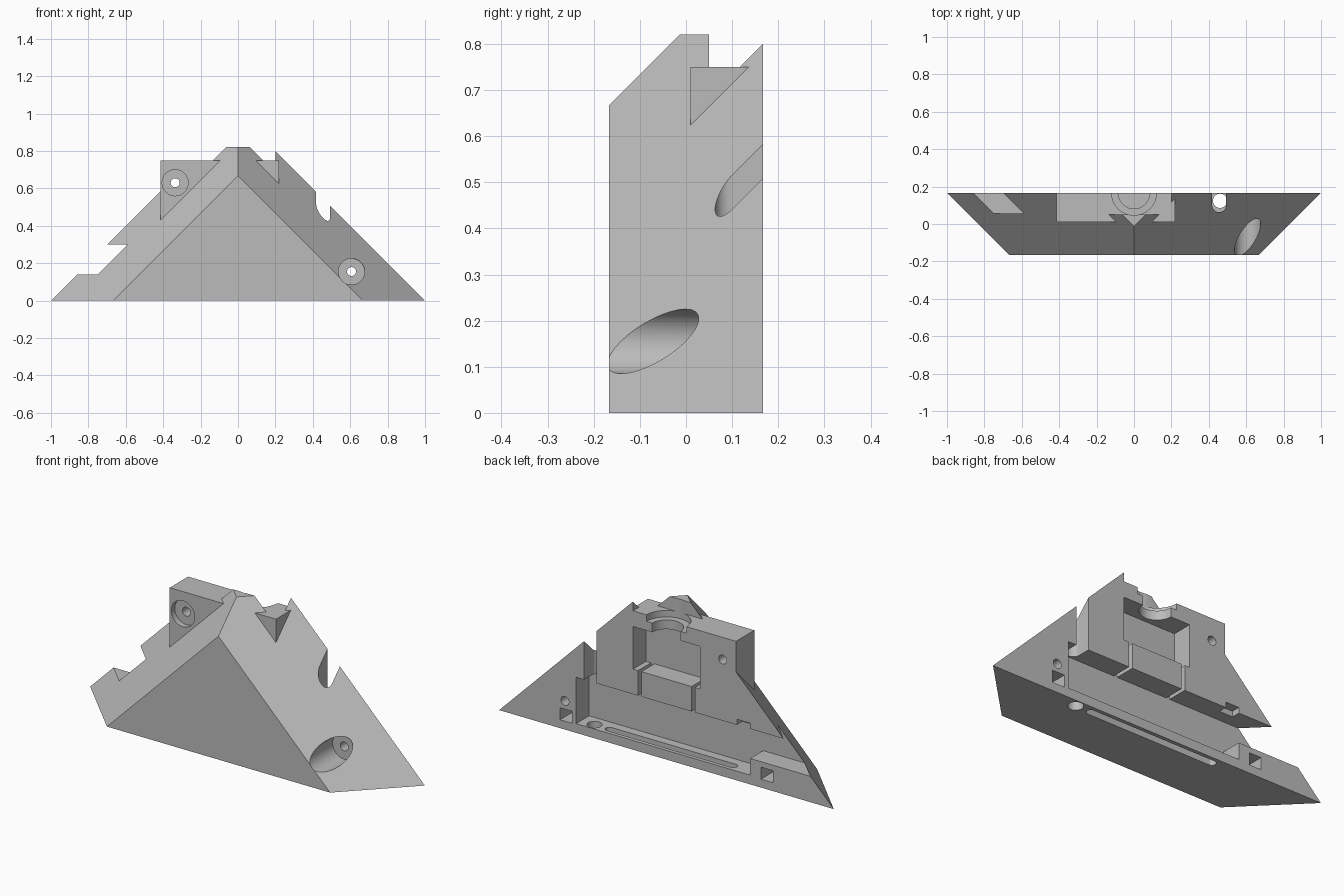
import bpy, bmesh
from mathutils import Matrix, Vector

cube = bpy.data.objects.get("Cube")
if cube:
    bpy.data.objects.remove(cube, do_unlink=True)

BACK = 1 / 6     # rear plane
FAR = 0.3        # cutters run past the rear plane
INNER = 0.056    # depth plane of the rear pockets

grey = bpy.data.materials.new("grey plastic")
grey.use_nodes = True
grey.diffuse_color = (0.5, 0.5, 0.5, 1)
grey.node_tree.nodes["Principled BSDF"].inputs["Base Color"].default_value = (0.5, 0.5, 0.5, 1)


def make_object(name, bm):
    bmesh.ops.recalc_face_normals(bm, faces=bm.faces)
    mesh = bpy.data.meshes.new(name)
    bm.to_mesh(mesh)
    bm.free()
    mesh.materials.append(grey)
    obj = bpy.data.objects.new(name, mesh)
    bpy.context.collection.objects.link(obj)
    return obj


def box(name, x, y, z):
    bm = bmesh.new()
    bmesh.ops.create_cube(bm, size=1)
    for v in bm.verts:
        v.co = Vector([(a + b) / 2 + c * (b - a) for (a, b), c in zip((x, y, z), v.co)])
    return make_object(name, bm)


def cylinder(name, start, end, radius):
    start, end = Vector(start), Vector(end)
    axis = end - start
    turn = Vector((0, 0, 1)).rotation_difference(axis).to_matrix().to_4x4()
    bm = bmesh.new()
    bmesh.ops.create_cone(bm, cap_ends=True, segments=32, radius1=radius, radius2=radius,
                          depth=axis.length, matrix=Matrix.Translation((start + end) / 2) @ turn)
    return make_object(name, bm)


def combine(tool, operation="DIFFERENCE"):
    """Apply one boolean to the body and discard the tool."""
    mod = body.modifiers.new("boolean", "BOOLEAN")
    mod.object, mod.operation, mod.solver = tool, operation, "EXACT"
    bpy.context.view_layer.update()
    graph = bpy.context.evaluated_depsgraph_get()
    mesh = bpy.data.meshes.new_from_object(body.evaluated_get(graph))
    body.modifiers.clear()
    body.data = mesh
    bpy.data.objects.remove(tool, do_unlink=True)


# Wedge body with triangular front and larger triangular rear
bm = bmesh.new()
rings = []
for y, h in ((-BACK, 4 * BACK), (BACK, 1)):
    rings.append([bm.verts.new(p) for p in ((-h, y, 0), (h, y, 0), (0, y, h))])
for ring in rings:
    bm.faces.new(ring)
for i in range(3):
    j = (i + 1) % 3
    bm.faces.new((rings[0][i], rings[0][j], rings[1][j], rings[1][i]))
body = make_object("corner_bracket_body", bm)

# Flattened ridge and lowered rear deck
combine(box("ridge_cut", (-1, 1), (-1, 1), (0.82, 2)))
combine(box("deck_cut", (-1, 0.2), (0.05, FAR), (0.75, 2)))

# Block housing across the top, trimmed flush at the rear
combine(box("top_housing", (-0.415, 0.22), (0.01, 0.2), (0.4, 0.75)), "UNION")
combine(box("rear_trim", (-2, 2), (BACK, 1), (-1, 2)))

# Lower rear channel and side notch
combine(box("channel", (-0.5, 0.54), (INNER, FAR), (0.05, 0.3)))
combine(box("side_notch", (-1.2, -0.45), (INNER, FAR), (0.14, 0.3)))
combine(box("channel_tab", (-0.5, -0.42), (0.12, FAR), (0.25, 0.33)))

# Upper rear pocket, with grooves down to the channel
combine(box("upper_pocket", (-0.2, 0.2), (INNER, FAR), (0.435, 0.665)))
for x in (-0.16, 0.16):
    combine(box("groove", (x - 0.01, x + 0.01), (INNER, FAR), (0.25, 0.5)))

# Stepped round opening in the deck
combine(cylinder("opening", (0, BACK, 0.6), (0, BACK, 0.9), 0.085))
combine(cylinder("opening_step", (0, BACK, 0.715), (0, BACK, 0.9), 0.12))

# Vertical rod passage, open to the rear
combine(cylinder("rod_hole", (0.455, 0.1, 0.2), (0.455, 0.1, 1), 0.037))
combine(box("rod_slot", (0.418, 0.492), (0.1, FAR), (0.2, 1)))

# Round hole and long slot through the channel floor
combine(cylinder("floor_hole", (0.46, 0.124, -0.1), (0.46, 0.124, 0.2), 0.038))
combine(box("floor_slot", (-0.37, 0.37), (0.104, 0.146), (-0.1, 0.1)))
for x in (-0.37, 0.37):
    combine(cylinder("slot_end", (x, 0.125, -0.1), (x, 0.125, 0.1), 0.021))

# Counterbored screw holes
for x, z in ((0.607, 0.155), (-0.336, 0.63)):
    combine(cylinder("counterbore", (x, -1, z), (x, 0.04, z), 0.07))
    combine(cylinder("screw_hole", (x, -1, z), (x, 1, z), 0.024))

# Square rear sockets
for x in (-0.6, 0.6):
    combine(box("socket", (x - 0.036, x + 0.036), (0.07, FAR), (0.045, 0.11)))

# Shading
bpy.ops.object.select_all(action="DESELECT")
body.select_set(True)
bpy.context.view_layer.objects.active = body
bpy.ops.object.shade_smooth_by_angle()
